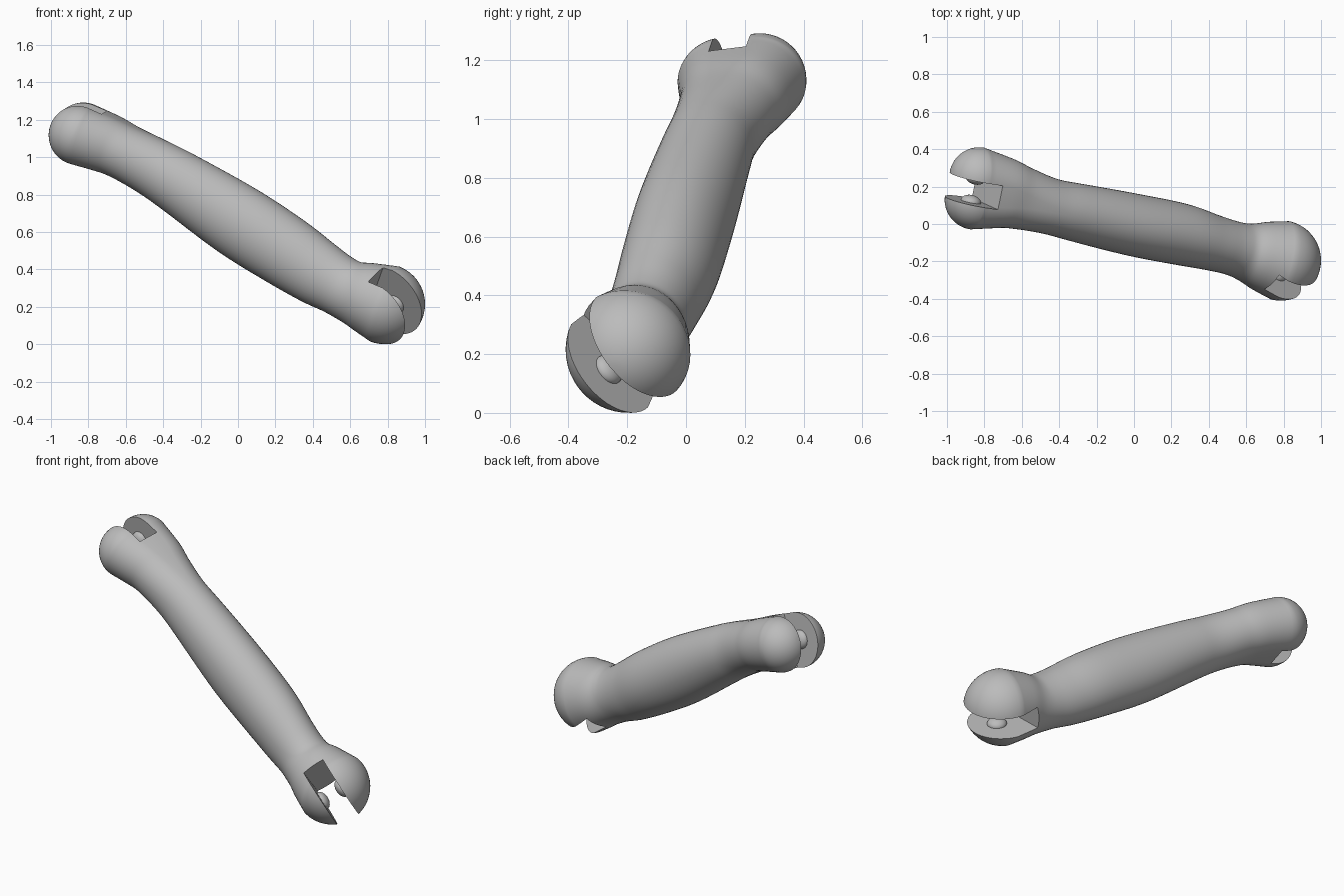
import bpy, bmesh, math
from mathutils import Vector, Matrix

if "Cube" in bpy.data.objects:
    bpy.data.objects.remove(bpy.data.objects["Cube"], do_unlink=True)

grey = bpy.data.materials.new("plain grey")
grey.use_nodes = True
grey.diffuse_color = (0.5, 0.5, 0.5, 1)
grey.node_tree.nodes["Principled BSDF"].inputs["Base Color"].default_value = (0.5, 0.5, 0.5, 1)

SEG = 48
UP_C, LOW_C = Vector((-0.84, 0.19, 1.125)), Vector((0.785, -0.195, 0.215))
UP_R, UP_L, LOW_R = 0.16, 0.062, 0.215


def frame(out, normal):
    """Orthonormal slot frame: opening direction, slot normal, width direction."""
    n = Vector(normal).normalized()
    o = Vector(out)
    o = (o - n * o.dot(n)).normalized()
    return o, n, o.cross(n)


up_frame = frame((-0.874, 0.126, 0.47), (0.2, 0.97, 0.12))
low_frame = frame((0.775, -0.265, -0.57), (0.57, 0.64, 0.5))

# Sections along the shaft: x, y, z, side radius, upright radius, flat half length
keys = [
    (*UP_C, UP_R, UP_R, UP_L),
    (-0.70, 0.166, 1.073, 0.147, 0.152, 0.045),
    (-0.60, 0.138, 1.025, 0.148, 0.148, 0.022),
    (-0.45, 0.095, 0.945, 0.147, 0.158, 0.004),
    (-0.30, 0.060, 0.855, 0.156, 0.172, 0),
    (0.00, -0.005, 0.660, 0.167, 0.197, 0),
    (0.25, -0.055, 0.500, 0.165, 0.193, 0),
    (0.42, -0.100, 0.387, 0.150, 0.178, 0),
    (0.53, -0.130, 0.322, 0.145, 0.164, 0),
    (0.60, -0.150, 0.285, 0.156, 0.166, 0),
    (0.68, -0.170, 0.255, 0.186, 0.188, 0),
    (*LOW_C, LOW_R, LOW_R, 0),
]


def smooth_path(pts, steps):
    """Interpolate the sections with a Catmull-Rom spline."""
    out = []
    for i in range(len(pts) - 1):
        a, b, c, d = (Vector(pts[max(0, min(len(pts) - 1, i + k))]) for k in (-1, 0, 1, 2))
        for s in range(steps):
            t = s / steps
            out.append(0.5 * (2 * b + (c - a) * t + (2 * a - 5 * b + 4 * c - d) * t ** 2
                              + (3 * b - a - 3 * c + d) * t ** 3))
    out.append(Vector(pts[-1]))
    return out


def cap(centre, direction, r, flat):
    """Rounded end sections from the equator to the tip."""
    out = []
    for i in range(1, 15):
        a = math.radians(6 * i)
        c = centre + direction * r * math.sin(a)
        out.append(Vector((*c, r * math.cos(a), r * math.cos(a), flat)))
    return out


# Bone body lofted through all sections
low_dir = (LOW_C - Vector(keys[-2][:3])).normalized()
sections = (cap(UP_C, up_frame[0], UP_R, UP_L)[::-1] + smooth_path(keys, 6)
            + cap(LOW_C, low_dir, LOW_R, 0))
bm = bmesh.new()
rings = []
for i, sec in enumerate(sections):
    prev, nxt = sections[max(0, i - 1)], sections[min(len(sections) - 1, i + 1)]
    tangent = (Vector(nxt[:3]) - Vector(prev[:3])).normalized()
    side = (up_frame[1] - tangent * up_frame[1].dot(tangent)).normalized()
    upright = tangent.cross(side)
    ring = []
    for k in range(SEG):
        a = 2 * math.pi * (k + 0.5) / SEG
        flat = math.copysign(sec[5], math.cos(a))
        ring.append(bm.verts.new(Vector(sec[:3]) + side * (sec[3] * math.cos(a) + flat)
                                 + upright * sec[4] * math.sin(a)))
    rings.append(ring)
for r0, r1 in zip(rings, rings[1:]):
    for k in range(SEG):
        j = (k + 1) % SEG
        bm.faces.new((r0[k], r0[j], r1[j], r1[k]))
bm.faces.new(rings[0])
bm.faces.new(rings[-1])
bmesh.ops.recalc_face_normals(bm, faces=bm.faces)
mesh = bpy.data.meshes.new("bone_body")
bm.to_mesh(mesh)
bm.free()
body = bpy.data.objects.new("bone_body", mesh)
bpy.context.collection.objects.link(body)
mesh.materials.append(grey)


def select(ob):
    bpy.ops.object.select_all(action='DESELECT')
    ob.select_set(True)
    bpy.context.view_layer.objects.active = ob


def basis(fr, origin):
    m = Matrix(fr).transposed().to_4x4()
    m.translation = origin
    return m


def cut_slot(fr, centre, floor, lo, hi):
    """Cut the open slot that splits an end into two prongs."""
    mid = centre + fr[0] * (floor + 0.25) + fr[1] * (lo + hi) / 2
    bpy.ops.mesh.primitive_cube_add(size=1)
    cutter = bpy.context.object
    cutter.name = "slot_cutter"
    cutter.hide_render = True
    cutter.matrix_world = basis(fr, mid) @ Matrix.Diagonal((0.5, hi - lo, 0.6, 1))
    mod = body.modifiers.new("slot", 'BOOLEAN')
    mod.operation = 'DIFFERENCE'
    mod.solver = 'EXACT'
    mod.object = cutter
    bpy.context.view_layer.update()
    select(body)
    bpy.ops.object.modifier_apply(modifier=mod.name)
    bpy.data.objects.remove(cutter, do_unlink=True)


def add_studs(name, fr, centre, shift, lo, hi):
    """Low domes facing each other on the prongs' inner faces."""
    for label, h in (("a", lo), ("b", hi)):
        bpy.ops.mesh.primitive_uv_sphere_add(segments=32, ring_count=16, radius=1)
        stud = bpy.context.object
        stud.name = f"{name}_stud_{label}"
        stud.matrix_world = (basis(fr, centre + fr[0] * shift + fr[1] * h)
                             @ Matrix.Diagonal((0.055, 0.036, 0.055, 1)))
        stud.data.materials.append(grey)
        bpy.ops.object.shade_smooth()


ends = [("upper", up_frame, UP_C, -0.062, 0.02, -0.075, 0.056),
        ("lower", low_frame, LOW_C, -0.097, 0.04, -0.09, 0.042)]
for name, fr, centre, floor, shift, lo, hi in ends:
    cut_slot(fr, centre, floor, lo, hi)
    add_studs(name, fr, centre, shift, lo, hi)

select(body)
bpy.ops.object.shade_smooth_by_angle(angle=math.radians(30))
